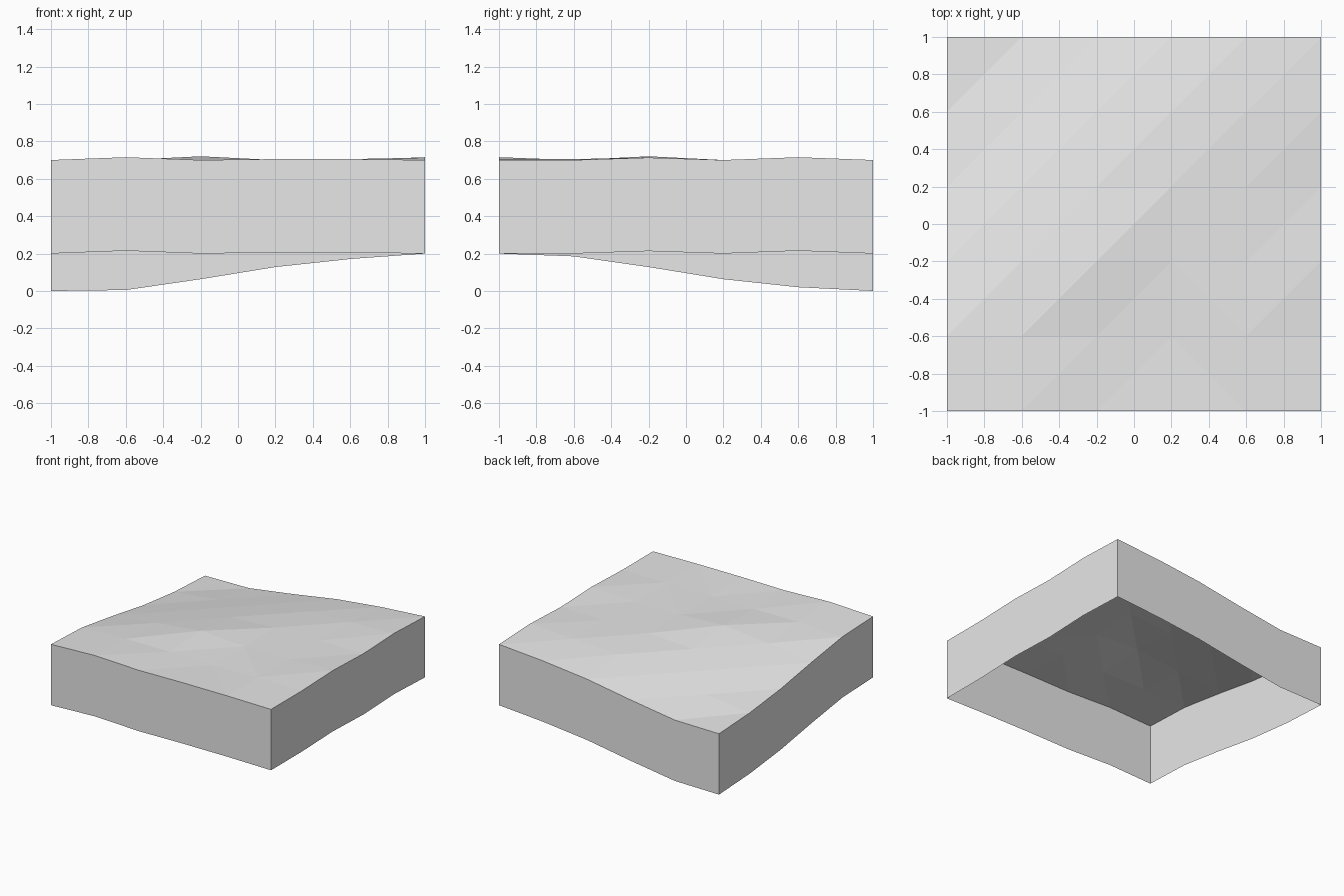
import bpy
import bmesh

cube = bpy.data.objects.get("Cube")
if cube:
    bpy.data.objects.remove(cube, do_unlink=True)

CELLS = 5
STEP = 2 / CELLS
SKIRT = 0.5
# Height by number of steps away from the low back right corner
SLOPE = [0.5, 0.51, 0.563, 0.628, 0.678, 0.7]
# Small bumps, keyed by column (left to right) and row (front to back)
BUMPS = {(1, 0): .015, (5, 4): .015, (5, 2): .013, (2, 2): .02,
         (3, 0): .005, (4, 0): .005, (0, 4): .01, (1, 5): -.005,
         (0, 1): .007, (4, 1): .005, (3, 1): -.005, (4, 5): -.007}
FLIPPED = {(3, 0), (3, 1)}

grey = bpy.data.materials.new("light grey")
grey.use_nodes = True
colour = (0.8, 0.8, 0.8, 1)
grey.diffuse_color = colour
grey.node_tree.nodes["Principled BSDF"].inputs["Base Color"].default_value = colour


def height(i, j):
    steps = min(i + CELLS - j, CELLS)
    return SLOPE[steps] + BUMPS.get((i, j), 0)


def add_object(name, bm):
    mesh = bpy.data.meshes.new(name)
    bm.to_mesh(mesh)
    bm.free()
    mesh.materials.append(grey)
    obj = bpy.data.objects.new(name, mesh)
    bpy.context.collection.objects.link(obj)


# Sloping ground surface
bm = bmesh.new()
line = range(CELLS + 1)
grid = {(i, j): bm.verts.new((i * STEP - 1, j * STEP - 1, height(i, j)))
        for i in line for j in line}
for i in range(CELLS):
    for j in range(CELLS):
        a, b, c, d = (grid[i, j], grid[i + 1, j],
                      grid[i + 1, j + 1], grid[i, j + 1])
        halves = ((a, b, d), (b, c, d)) if (i, j) in FLIPPED else ((a, b, c), (a, c, d))
        for tri in halves:
            bm.faces.new(tri)

# Skirt walls hanging from the border, open underneath
border = [e for e in bm.edges if e.is_boundary]
made = bmesh.ops.extrude_edge_only(bm, edges=border)["geom"]
lower = [v for v in made if isinstance(v, bmesh.types.BMVert)]
bmesh.ops.translate(bm, verts=lower, vec=(0, 0, -SKIRT))
bmesh.ops.recalc_face_normals(bm, faces=bm.faces)
top = next(f for f in bm.faces if abs(f.normal.z) > 0.5)
if top.normal.z < 0:
    bmesh.ops.reverse_faces(bm, faces=bm.faces)
add_object("terrain_tile", bm)
